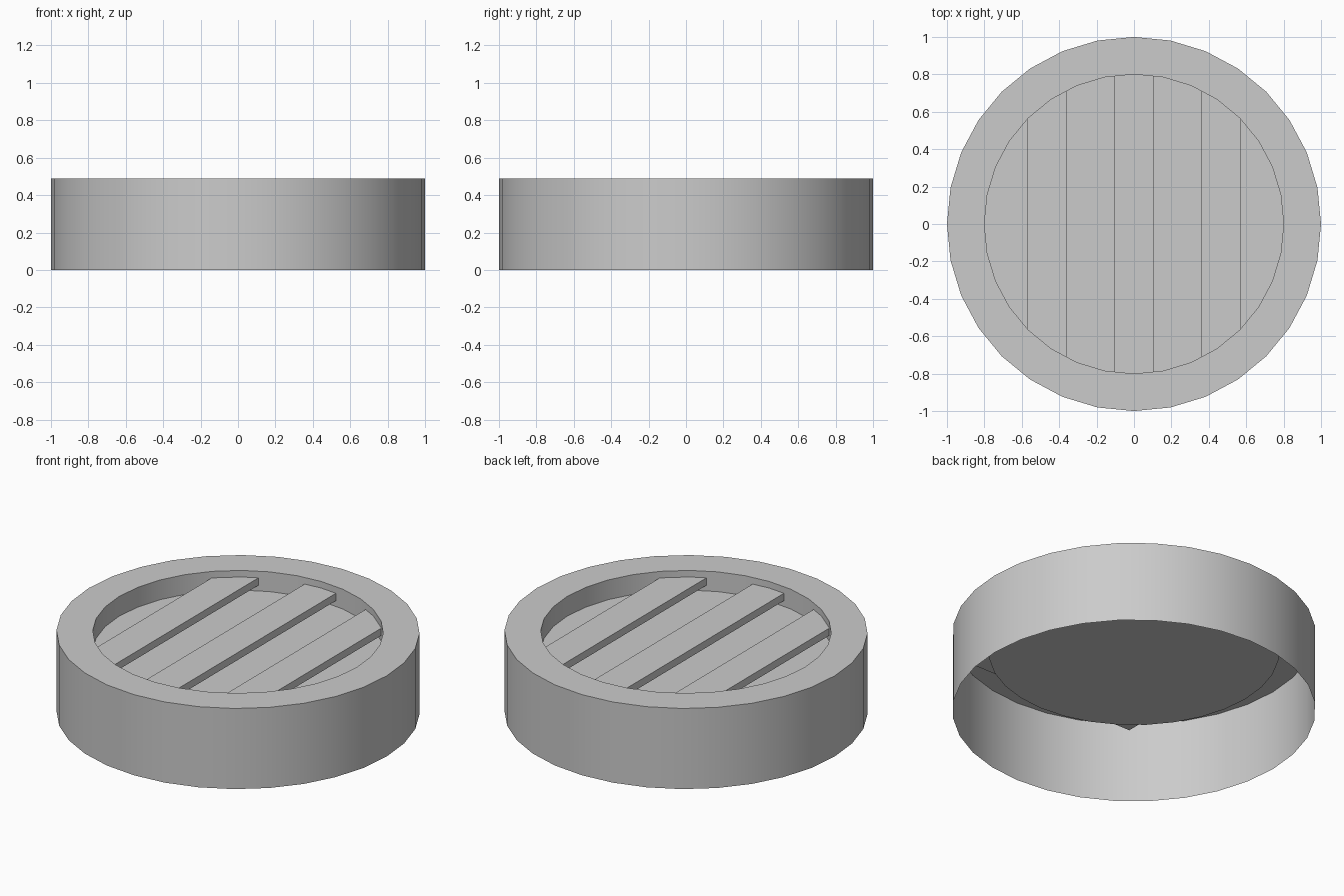
import bpy, bmesh, math

if "Cube" in bpy.data.objects:
    bpy.data.objects.remove(bpy.data.objects["Cube"])

SIDES = 32
RIM_Z = 0.49


def make_object(name, bm):
    mesh = bpy.data.meshes.new(name)
    bm.to_mesh(mesh)
    bm.free()
    obj = bpy.data.objects.new(name, mesh)
    bpy.context.collection.objects.link(obj)
    return obj


def add_ring(bm, radius, z):
    step = 2 * math.pi / SIDES
    return [bm.verts.new((radius * math.cos(i * step), radius * math.sin(i * step), z))
            for i in range(SIDES)]


# Hollow housing: thin outer wall, flat rim, recessed well with a floor, open underside
bm = bmesh.new()
rings = [add_ring(bm, r, z) for r, z in
         [(1.0, 0.0), (1.0, RIM_Z), (0.8, RIM_Z), (0.8, 0.37)]]
for a, b in zip(rings, rings[1:]):
    for i in range(SIDES):
        j = (i + 1) % SIDES
        bm.faces.new((a[i], a[j], b[j], b[i]))
bm.faces.new(rings[-1])
housing = make_object("housing", bm)
for face in housing.data.polygons:
    face.use_smooth = abs(face.normal.z) < 0.5
bpy.context.view_layer.objects.active = housing
housing.select_set(True)
bpy.ops.object.shade_smooth_by_angle(angle=math.radians(30))


# Raised slats across the well, their ends running into its wall
def add_slat(name, x, width, length, bottom=0.405, top=0.45):
    bm = bmesh.new()
    bmesh.ops.create_cube(bm, size=1)
    bmesh.ops.scale(bm, vec=(width, length, top - bottom), verts=bm.verts)
    bmesh.ops.translate(bm, vec=(x, 0, (top + bottom) / 2), verts=bm.verts)
    make_object(name, bm)


add_slat("centre_slat", 0, 0.21, 1.6)
for side, name in ((-1, "left_slat"), (1, "right_slat")):
    add_slat(name, side * 0.465, 0.21, 1.44)
